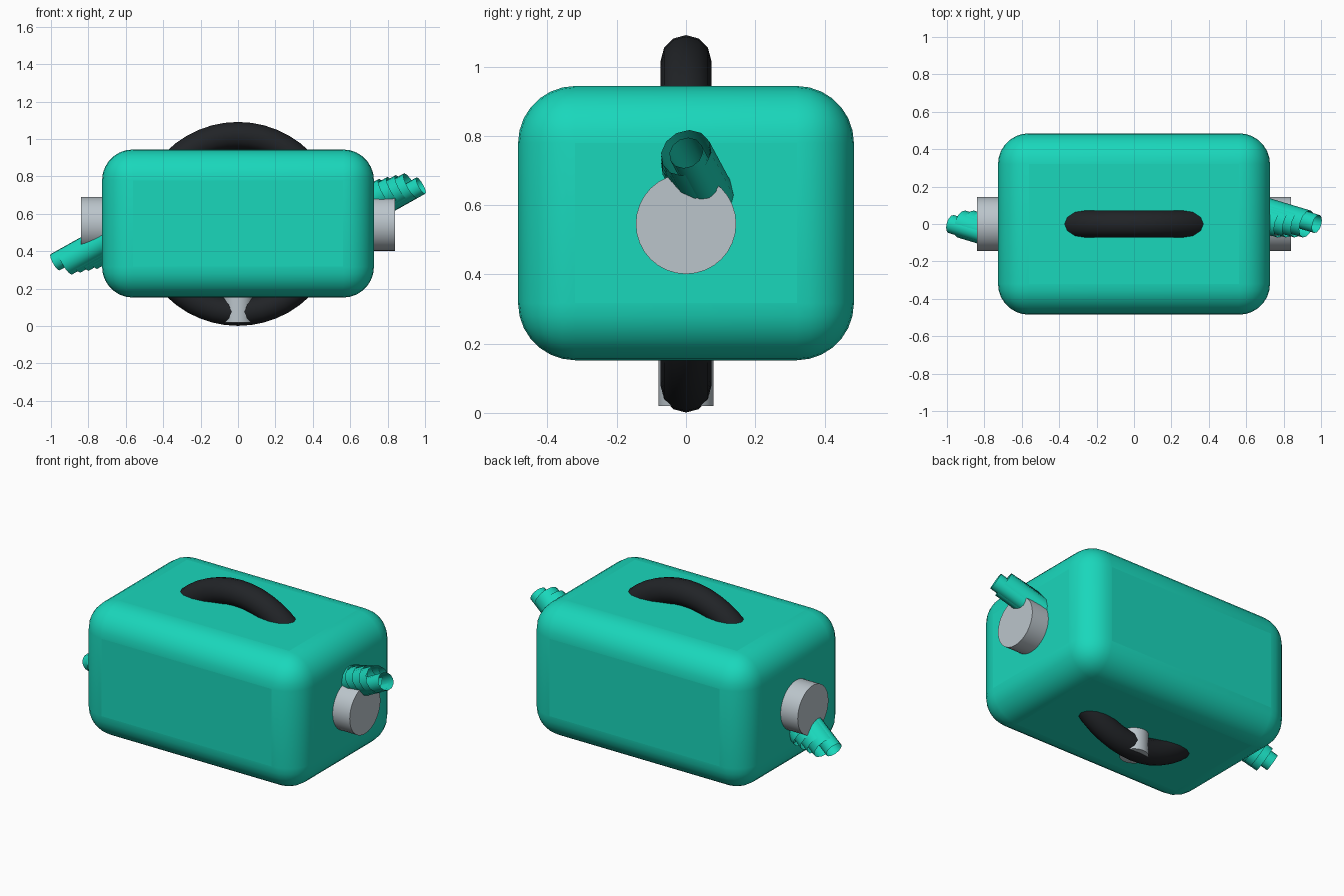
import bpy, math
from mathutils import Vector

if "Cube" in bpy.data.objects:
    bpy.data.objects.remove(bpy.data.objects["Cube"])

CZ = 0.546  # height of the wheel and axle centre


def paint(obj, name, rgb):
    mat = bpy.data.materials.get(name) or bpy.data.materials.new(name)
    mat.diffuse_color = (*rgb, 1)
    mat.use_nodes = True
    mat.node_tree.nodes["Principled BSDF"].inputs["Base Color"].default_value = mat.diffuse_color
    obj.data.materials.append(mat)


def smooth(obj, deg):
    bpy.ops.object.select_all(action='DESELECT')
    obj.select_set(True)
    bpy.context.view_layer.objects.active = obj
    bpy.ops.object.shade_smooth_by_angle(angle=math.radians(deg))


def cylinder(name, start, end, r, sides, fill='NGON'):
    a, b = Vector(start), Vector(end)
    bpy.ops.mesh.primitive_cylinder_add(vertices=sides, radius=r, depth=(b - a).length,
                                        location=(a + b) / 2, end_fill_type=fill)
    obj = bpy.context.object
    obj.name = name
    obj.rotation_euler = (b - a).to_track_quat('Z', 'Y').to_euler()
    return obj


TEAL, BLACK, GREY = (0.01, 0.68, 0.5), (0.015, 0.017, 0.02), (0.5, 0.56, 0.6)

# Rounded body shell
bpy.ops.mesh.primitive_cube_add(size=1, location=(0, 0, 0.548))
body = bpy.context.object
body.name = "body"
body.scale = (1.454, 0.97, 0.792)
bpy.ops.object.transform_apply(location=False, rotation=False, scale=True)
bevel = body.modifiers.new("rounding", 'BEVEL')
bevel.width = 0.165
bevel.segments = 7
paint(body, "teal", TEAL)
smooth(body, 30)

# Single wheel running through the body
bpy.ops.mesh.primitive_torus_add(major_radius=0.472, minor_radius=0.073, major_segments=48,
                                 minor_segments=12, location=(0, 0, CZ),
                                 rotation=(math.pi / 2, 0, 0))
wheel = bpy.context.object
wheel.name = "wheel"
paint(wheel, "rubber", BLACK)
smooth(wheel, 40)

# Upright post that passes through the wheel rim
post = cylinder("wheel_post", (0, 0, 0.02), (0, 0, CZ), 0.08, 32)
paint(post, "metal", GREY)
smooth(post, 30)

# Shoulder hubs and arms of overlapping open tubes, one side the point mirror of the other
axis = Vector((1, -0.3, 0.56)).normalized()
for s, side in ((1, "right"), (-1, "left")):
    hub = cylinder(side + "_hub", (s * 0.6, 0, CZ), (s * 0.84, 0, CZ), 0.145, 32)
    paint(hub, "metal", GREY)
    smooth(hub, 30)

    centre = Vector((0, 0, CZ))
    for i in range(5):
        tip = Vector((0.978, 0, 0.205)) if i == 0 else Vector((0.968 - 0.045 * i, 0, 0.215 - 0.01 * i))
        r = 0.05 if i == 0 else 0.075
        tube = cylinder(f"{side}_arm_tube_{i + 1}", centre + s * (tip - axis * 0.38),
                        centre + s * tip, r, 12, 'NOTHING')
        paint(tube, "teal", TEAL)
        smooth(tube, 40)
